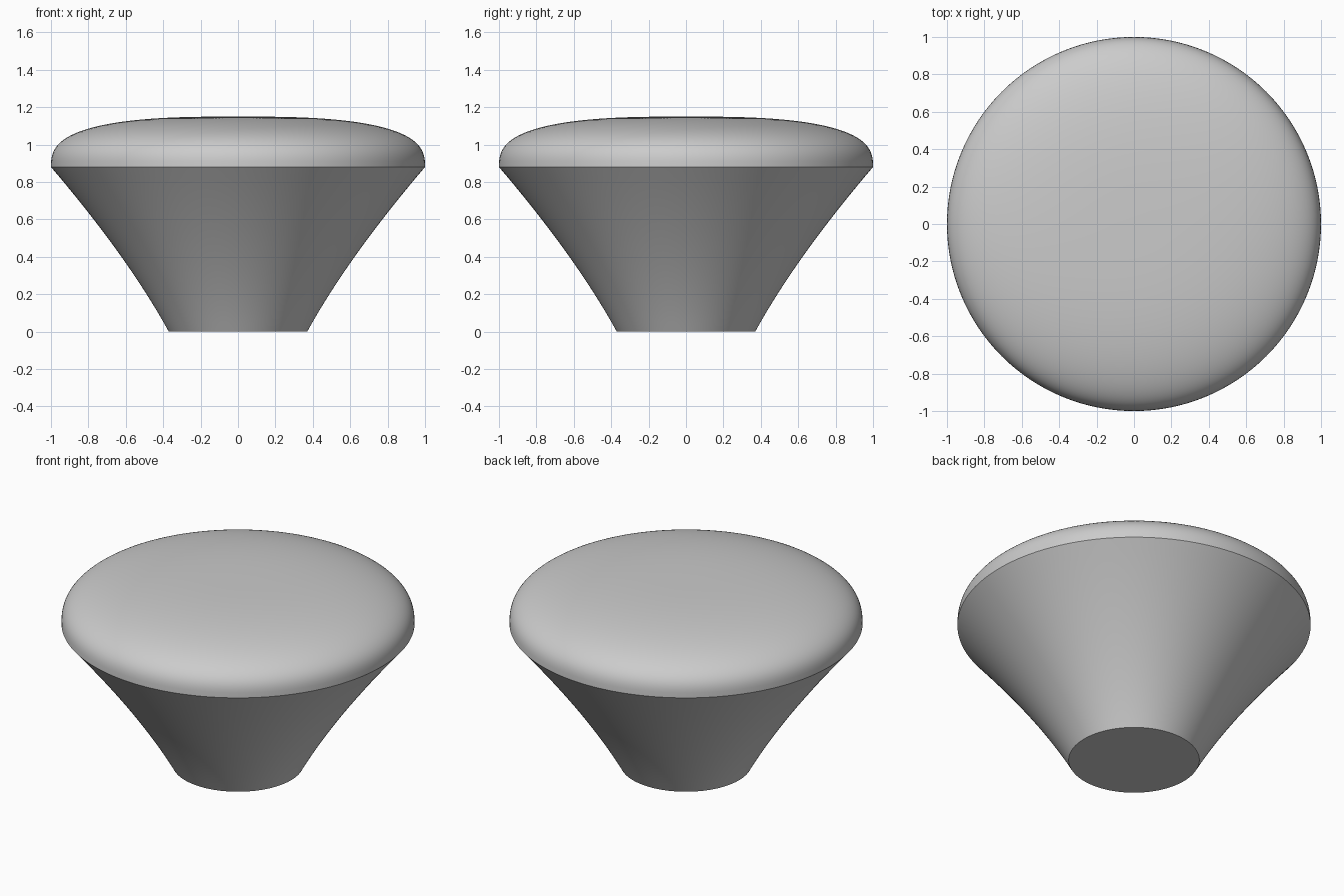
import bpy
import bmesh
import math
from mathutils import Vector

cube = bpy.data.objects.get("Cube")
if cube:
    bpy.data.objects.remove(cube, do_unlink=True)

BASE_R, RIM_R = 0.37, 1.0
RIM_Z, TOP_Z = 0.88, 1.15
SEGMENTS = 128

grey = bpy.data.materials.new("plain grey")
grey.use_nodes = True
colour = (0.6, 0.6, 0.6, 1)
grey.diffuse_color = colour
grey.node_tree.nodes["Principled BSDF"].inputs["Base Color"].default_value = colour


def flare(steps=16):
    """Neck side: gentle curve from the base up to the rim."""
    a, b, c = Vector((BASE_R, 0)), Vector((0.59, 0.40)), Vector((RIM_R, RIM_Z))
    ts = [i / steps for i in range(steps + 1)]
    return [a * (1 - t) ** 2 + b * 2 * t * (1 - t) + c * t * t for t in ts]


def dome(steps=32, power=2.8):
    """Cap: flattened superellipse from the rim to the centre."""
    points = []
    for i in range(1, steps):
        t = math.pi / 2 * i / steps
        r = RIM_R * math.cos(t) ** (2 / power)
        z = RIM_Z + (TOP_Z - RIM_Z) * math.sin(t) ** (2 / power)
        points.append(Vector((r, z)))
    return points + [Vector((0, TOP_Z))]


# Knob: one closed profile turned around the z axis
profile = [Vector((0, 0))] + flare() + dome()
bm = bmesh.new()
verts = [bm.verts.new((p.x, 0, p.y)) for p in profile]
edges = [bm.edges.new(pair) for pair in zip(verts, verts[1:])]
bmesh.ops.spin(bm, geom=verts + edges, cent=(0, 0, 0), axis=(0, 0, 1),
               angle=math.tau, steps=SEGMENTS)
bmesh.ops.remove_doubles(bm, verts=bm.verts, dist=0.0001)
bmesh.ops.recalc_face_normals(bm, faces=bm.faces)
mesh = bpy.data.meshes.new("knob")
bm.to_mesh(mesh)
bm.free()
mesh.materials.append(grey)
knob = bpy.data.objects.new("knob", mesh)
bpy.context.collection.objects.link(knob)

# Smooth surfaces with crisp rim and base edges
bpy.ops.object.select_all(action='DESELECT')
knob.select_set(True)
bpy.context.view_layer.objects.active = knob
bpy.ops.object.shade_smooth_by_angle(angle=math.radians(30))
